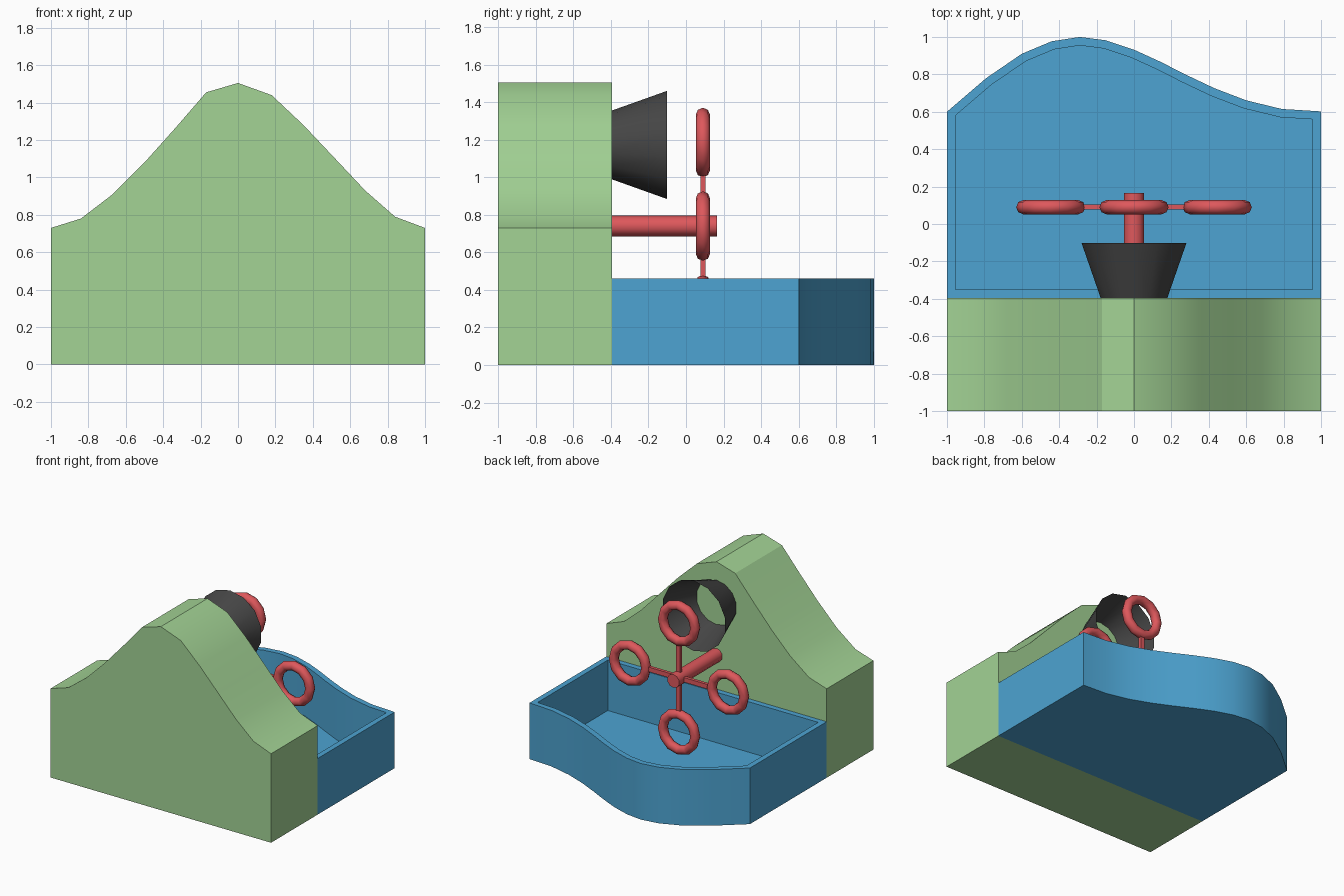
import bpy, bmesh, math
from mathutils import Vector

if "Cube" in bpy.data.objects:
    bpy.data.objects.remove(bpy.data.objects["Cube"])


def material(name, rgb):
    mat = bpy.data.materials.new(name)
    lin = [((c / 255 + 0.055) / 1.055) ** 2.4 for c in rgb]
    mat.diffuse_color = (*lin, 1)
    mat.use_nodes = True
    mat.node_tree.nodes["Principled BSDF"].inputs["Base Color"].default_value = mat.diffuse_color
    return mat


GREEN = material("soft_green", (163, 211, 149))
BLUE = material("pool_blue", (77, 164, 210))
RED = material("coral_red", (222, 88, 92))
GREY = material("dark_grey", (70, 70, 70))


def finish(obj, name, mat, angle=30):
    obj.name = name
    obj.data.materials.append(mat)
    bpy.ops.object.select_all(action='DESELECT')
    obj.select_set(True)
    bpy.context.view_layer.objects.active = obj
    bpy.ops.object.shade_smooth_by_angle(angle=math.radians(angle))
    return obj


def prism(name, points, depth, mat, wall=0, floor=0):
    """Extrude an outline along depth; optionally hollow the far end into a tray."""
    bm = bmesh.new()
    base = bm.faces.new([bm.verts.new(p) for p in points])
    geom = bmesh.ops.extrude_face_region(bm, geom=[base], use_keep_orig=True)["geom"]
    bmesh.ops.translate(bm, vec=depth, verts=[v for v in geom if isinstance(v, bmesh.types.BMVert)])
    top = next(f for f in geom if isinstance(f, bmesh.types.BMFace))
    bmesh.ops.recalc_face_normals(bm, faces=bm.faces)
    if wall:
        bmesh.ops.inset_region(bm, faces=[top], thickness=wall, use_even_offset=True)
        pit = bmesh.ops.extrude_discrete_faces(bm, faces=[top])["faces"][0]
        bmesh.ops.translate(bm, vec=-Vector(depth) + Vector((0, 0, floor)), verts=pit.verts)
    mesh = bpy.data.meshes.new(name)
    bm.to_mesh(mesh)
    bm.free()
    obj = bpy.data.objects.new(name, mesh)
    bpy.context.collection.objects.link(obj)
    return finish(obj, name, mat)


# Hill-shaped block
hill = [(-1, .73), (-.84, .78), (-.67, .91), (-.5, 1.08), (-.33, 1.27), (-.17, 1.455), (0, 1.505),
        (.18, 1.44), (.35, 1.28), (.52, 1.1), (.68, .93), (.84, .79), (1, .73)]
prism("hill_block", [(x, -1, z) for x, z in [(-1, 0)] + hill + [(1, 0)]], (0, .605, 0), GREEN)

# Water basin with a wavy outer wall
wave = [(-1, .6), (-.79, .78), (-.6, .91), (-.44, .977), (-.29, 1.0), (-.15, .982), (0, .932),
        (.14, .868), (.28, .797), (.43, .726), (.6, .661), (.79, .615), (1, .602)]
prism("basin", [(x, y, 0) for x, y in [(-1, -.395)] + wave + [(1, -.395)]], (0, 0, .46), BLUE,
      wall=.045, floor=.046)

# Open flared spout
bpy.ops.mesh.primitive_cone_add(vertices=14, radius1=.183, radius2=.2875, depth=.293,
                                end_fill_type='NOTHING', location=(0, -.2485, 1.172),
                                rotation=(-math.pi / 2, 0, 0))
finish(bpy.context.object, "spout", GREY)

# Wheel: axle, four spokes and four rings
HUB = Vector((0, .09, .74))
bpy.ops.mesh.primitive_cylinder_add(vertices=10, radius=.055, depth=.575,
                                    location=(0, -.1225, HUB.z), rotation=(-math.pi / 2, 0, 0))
finish(bpy.context.object, "axle", RED, 40)

for i in range(4):
    a = i * math.pi / 2
    out = Vector((math.sin(a), 0, math.cos(a)))
    bpy.ops.mesh.primitive_cube_add(size=1, location=HUB + out * .15, rotation=(0, a, 0))
    spoke = bpy.context.object
    spoke.scale = (.038, .026, .32)
    finish(spoke, f"spoke_{i + 1}", RED)
    bpy.ops.mesh.primitive_torus_add(major_segments=12, minor_segments=8, major_radius=.147,
                                     minor_radius=.038, location=HUB + out * .445,
                                     rotation=(math.pi / 2, 0, 0))
    finish(bpy.context.object, f"ring_{i + 1}", RED, 60)
